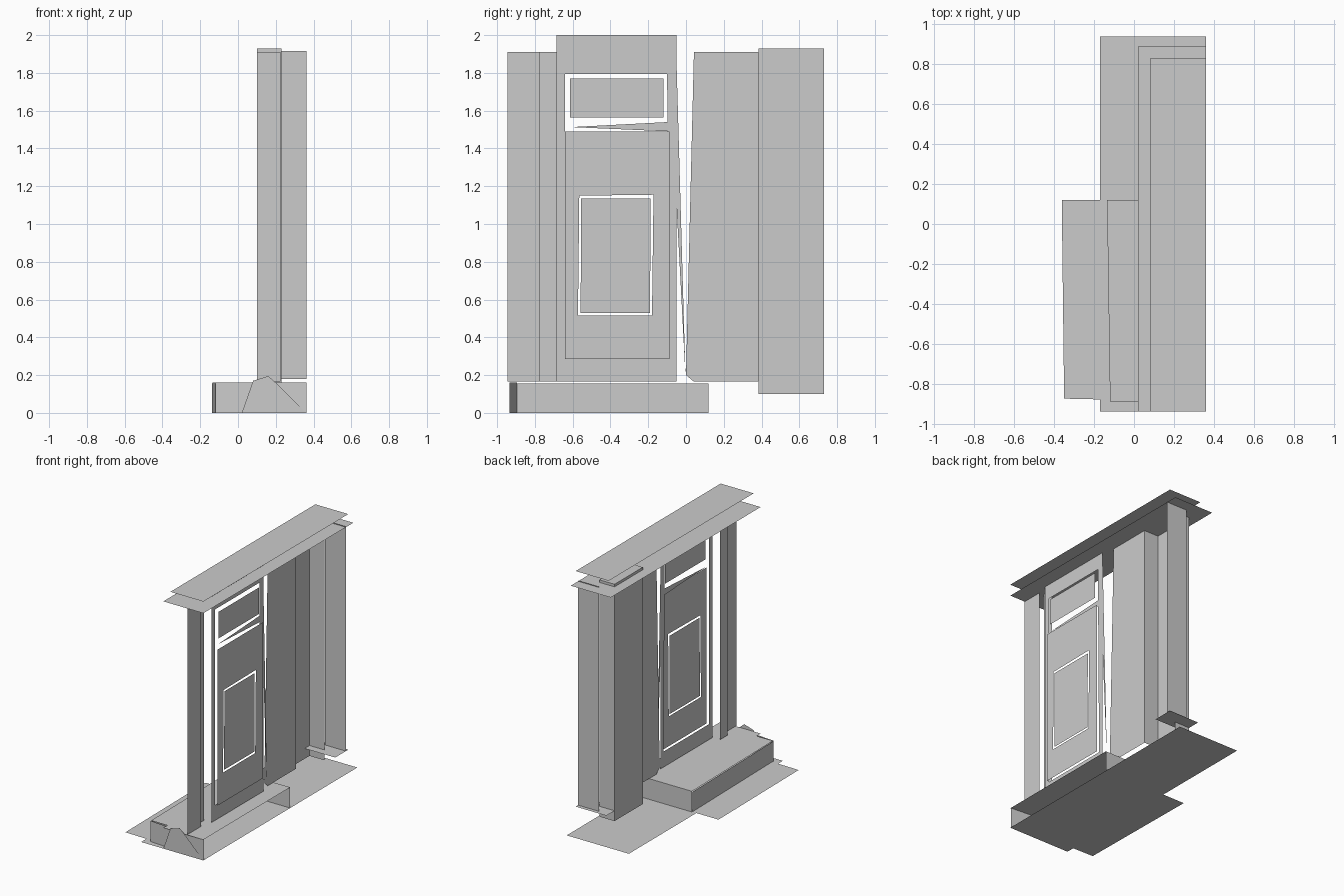
import bpy


def mesh(name, verts, faces):
    me = bpy.data.meshes.new(name)
    me.from_pydata(verts, [], faces)
    me.update()
    ob = bpy.data.objects.new(name, me)
    bpy.context.collection.objects.link(ob)
    return ob


def poly(name, verts):
    return mesh(name, verts, [list(range(len(verts)))])


def rect(a0, b0, a1, b1):
    return [(a0, b0), (a1, b0), (a1, b1), (a0, b1)]


def x_sheet(name, x, outline):
    """Flat sheet facing sideways; outline in (y, z)."""
    return poly(name, [(x, y, z) for y, z in outline])


def y_sheet(name, y, outline):
    """Flat sheet facing front or back; outline in (x, z)."""
    return poly(name, [(x, y, z) for x, z in outline])


def z_sheet(name, z, outline):
    """Level sheet; outline in (x, y)."""
    return poly(name, [(x, y, z) for x, y in outline])


def ring(name, x, outer, inner):
    """Four-sided sheet with a four-sided opening."""
    verts = [(x, y, z) for y, z in outer + inner]
    return mesh(name, verts, [(i, (i + 1) % 4, (i + 1) % 4 + 4, i + 4) for i in range(4)])


# Ground plates
z_sheet("ground_plate", 0.0, rect(-0.17, -0.94, 0.362, 0.94))
z_sheet("path_plate", 0.002, [(-0.35, -0.875), (-0.12, -0.88), (-0.135, 0.12), (-0.362, 0.12)])

# Doorstep: top, riser and ends
z_sheet("step_top", 0.16, [(-0.12, -0.89), (0.02, -0.89), (0.02, -0.94), (0.362, -0.94),
                           (0.362, 0.12), (-0.135, 0.12)])
poly("step_riser", [(-0.12, -0.895, 0), (-0.138, 0.12, 0), (-0.138, 0.12, 0.155), (-0.12, -0.895, 0.155)])
poly("step_front_end", [(-0.12, -0.895, 0), (0.362, -0.935, 0), (0.362, -0.935, 0.16), (-0.12, -0.895, 0.16)])
y_sheet("step_back_end", 0.12, rect(-0.135, 0, 0.362, 0.16))
y_sheet("sill_profile", -0.94, [(0.02, 0), (0.362, 0), (0.2, 0.16), (0.16, 0.195), (0.08, 0.17)])

# Overhead sheets
z_sheet("lintel_lower", 1.91, rect(0.02, -0.94, 0.362, 0.89))
z_sheet("lintel_upper", 2.0, rect(0.08, -0.94, 0.362, 0.83))

# Front post: outer and inner boards, stepped back
x_sheet("front_post_outer", 0.228, rect(-0.945, 0.165, -0.775, 1.91))
x_sheet("front_post_inner", 0.188, rect(-0.775, 0.165, -0.685, 1.91))

# Door surround, door and panes
ring("door_surround", 0.252,
     [(-0.685, 0.165), (-0.05, 0.165), (-0.05, 2.0), (-0.685, 2.0)],
     [(-0.64, 0.285), (-0.087, 0.285), (-0.1, 1.795), (-0.64, 1.795)])
ring("door_leaf", 0.273, rect(-0.64, 0.285, -0.087, 1.49),
     [(-0.572, 0.515), (-0.18, 0.515), (-0.172, 1.155), (-0.565, 1.15)])
x_sheet("door_panel", 0.272, [(-0.558, 0.53), (-0.19, 0.53), (-0.188, 1.135), (-0.555, 1.135)])
x_sheet("transom_pane", 0.264, rect(-0.615, 1.565, -0.12, 1.77))
x_sheet("transom_bar", 0.253, [(-0.61, 1.513), (-0.075, 1.49), (-0.09, 1.54)])

# Narrow wedge beside the door
x_sheet("door_edge_wedge", 0.25, [(-0.05, 1.85), (-0.07, 1.48), (-0.003, 0.2)])
x_sheet("wall_edge_wedge", 0.225, [(0.0, 0.2), (0.042, 0.165), (0.042, 1.91)])

# Side wall and rear column
x_sheet("side_wall", 0.225, rect(0.042, 0.165, 0.385, 1.91))
y_sheet("column_front", 0.385, rect(0.1, 0.165, 0.225, 1.91))
x_sheet("column_side", 0.1, rect(0.385, 0.1, 0.73, 1.93))
y_sheet("column_back", 0.73, rect(0.1, 0.1, 0.23, 1.93))
y_sheet("rear_return", 0.8, rect(0.185, 0.18, 0.362, 1.915))
z_sheet("column_cap", 1.93, rect(0.1, 0.385, 0.23, 0.73))
z_sheet("rear_base", 0.18, rect(0.1, 0.67, 0.362, 0.83))
